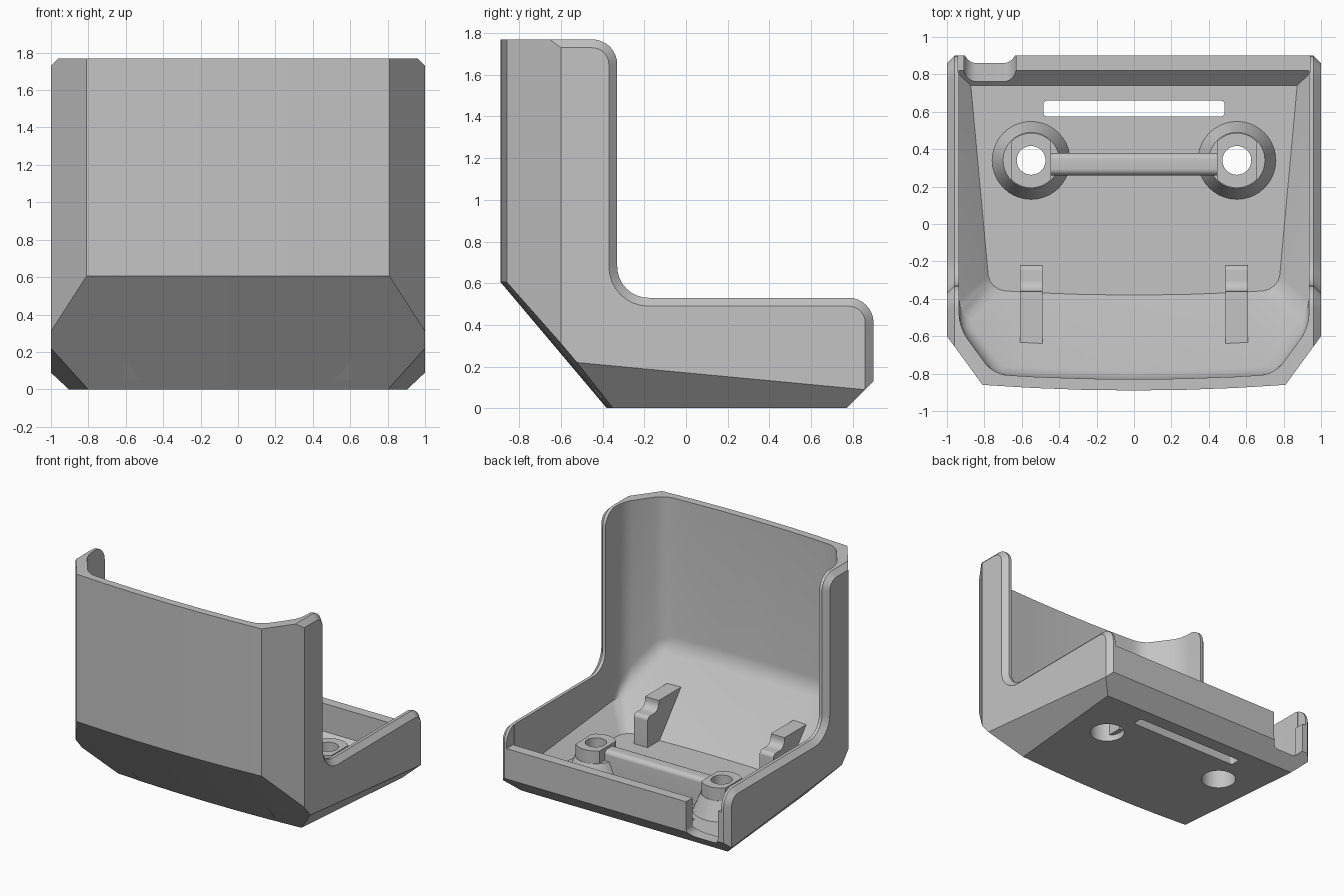
import bpy, bmesh, math
from mathutils import Vector as V

if "Cube" in bpy.data.objects:
    bpy.data.objects.remove(bpy.data.objects["Cube"], do_unlink=True)

grey = bpy.data.materials.new("plain grey")
grey.use_nodes = True
grey.diffuse_color = (0.55, 0.55, 0.55, 1)
grey.node_tree.nodes["Principled BSDF"].inputs["Base Color"].default_value = grey.diffuse_color


def rounded(points, steps=8):
    """Fillet square corners given as (a, b, radius)."""
    out = []
    for i, p in enumerate(points):
        c = V(p[:2])
        if len(p) == 2:
            out.append(c)
            continue
        r = p[2]
        ua = (V(points[i - 1][:2]) - c).normalized() * r
        ub = (V(points[(i + 1) % len(points)][:2]) - c).normalized() * r
        for k in range(steps + 1):
            t = math.pi / 2 * k / steps
            out.append(c + ua + ub - ub * math.cos(t) - ua * math.sin(t))
    return out


def prism(points, axis, lo, hi):
    """Extrude a profile along one axis."""
    bm = bmesh.new()

    def place(p, h):
        q = list(p)
        q.insert(axis, h)
        return q
    face = bm.faces.new([bm.verts.new(place(p, lo)) for p in rounded(points)])
    ext = bmesh.ops.extrude_face_region(bm, geom=[face])["geom"]
    move = V((0, 0, 0))
    move[axis] = hi - lo
    bmesh.ops.translate(bm, vec=move, verts=[g for g in ext if isinstance(g, bmesh.types.BMVert)])
    bmesh.ops.recalc_face_normals(bm, faces=bm.faces)
    return bm


def box(x0, x1, y0, y1, z0, z1):
    return prism([(x0, y0), (x1, y0), (x1, y1), (x0, y1)], 2, z0, z1)


def cone(x, y, z0, z1, r0, r1):
    bm = bmesh.new()
    bmesh.ops.create_cone(bm, cap_ends=True, segments=40, radius1=r0, radius2=r1, depth=z1 - z0)
    bmesh.ops.translate(bm, vec=(x, y, (z0 + z1) / 2), verts=bm.verts)
    return bm


def clip(bm, planes):
    for point, normal in planes:
        res = bmesh.ops.bisect_plane(bm, geom=bm.verts[:] + bm.edges[:] + bm.faces[:], dist=1e-5,
                                     plane_co=point, plane_no=normal, clear_outer=True)
        cut = [g for g in res["geom_cut"] if isinstance(g, bmesh.types.BMEdge)]
        if cut:
            bmesh.ops.holes_fill(bm, edges=cut, sides=0)
    bmesh.ops.recalc_face_normals(bm, faces=bm.faces)
    return bm


def make(name, bm):
    me = bpy.data.meshes.new(name)
    bm.to_mesh(me)
    bm.free()
    me.materials.append(grey)
    ob = bpy.data.objects.new(name, me)
    bpy.context.collection.objects.link(ob)
    return ob


def boolean(ob, bm, op="DIFFERENCE"):
    tool = make("cutter", bm)
    tool.hide_render = True
    mod = ob.modifiers.new("cut", "BOOLEAN")
    mod.operation, mod.solver, mod.object = op, "EXACT", tool
    bpy.context.view_layer.objects.active = ob
    bpy.ops.object.modifier_apply(modifier=mod.name)
    bpy.data.objects.remove(tool, do_unlink=True)


def shell_planes(inner):
    """Bounding planes of the shell, moved inwards by each wall's thickness."""
    planes = []

    def add(point, normal, t):
        n = V(normal).normalized()
        planes.append((V(point) - n * t * inner, n))
    xs = [-0.81 + 0.27 * i for i in range(7)]
    arc = [V((x, -0.89 + 0.03 * (x / 0.81) ** 2, 0.605)) for x in xs]
    for a, b in zip(arc, arc[1:]):
        d = b - a
        add(a, (d.y, -d.x, 0), 0.06)
        add(a, V((0, 0.51, -0.605)).cross(d), 0.045)
    for s in (-1, 1):
        add((s, -0.6, 0), (s * 0.26, -0.19, 0), 0.08)
        add((s, -0.53, 0.22), (s * 0.283, -0.026, -0.276), 0.07)
    add((0, 0, 0), (0, 0, -1), 0.07)
    add((0, 0.77, 0), (0, 1, -1), 0.07)
    return planes


# Shell: L-shaped side profile with chamfered rim, trimmed by the outer planes
outer = prism([(-1.3, -0.4), (0.9, -0.4), (0.9, 0.53, 0.12), (-0.33, 0.53, 0.15),
               (-0.33, 1.77, 0.12), (-1.3, 1.77)], 0, -1, 1)
rim = [e for e in outer.edges if abs(e.verts[0].co.x - e.verts[1].co.x) < 0.01]
bmesh.ops.bevel(outer, geom=rim, offset=0.04, segments=1, affect="EDGES", profile=0.5)
shell = make("shell", clip(outer, shell_planes(0)))

# Hollow inside with softened front corners
cavity = clip(box(-0.935, 0.935, -1.2, 0.82, -0.2, 2.2), shell_planes(1))
soft = []
for e in cavity.edges:
    mid = (e.verts[0].co + e.verts[1].co) / 2
    if 0.09 < mid.z < 2.1 and mid.y < -0.25 and e.calc_face_angle(0) > 0.2:
        soft.append(e)
bmesh.ops.bevel(cavity, geom=soft, offset=0.07, segments=4, affect="EDGES",
                profile=0.5, clamp_overlap=True)
boolean(shell, cavity)

# Low back wall, cable notch and floor slot
boolean(shell, box(-0.94, 0.94, 0.81, 1.2, 0.37, 1))
boolean(shell, prism([(-0.91, 0.09, 0.07), (-0.63, 0.09, 0.07), (-0.63, 1), (-0.91, 1)], 1, 0.7, 1.1))
boolean(shell, prism([(-0.485, 0.575, 0.02), (0.485, 0.575, 0.02),
                      (0.485, 0.66, 0.02), (-0.485, 0.66, 0.02)], 2, -0.2, 0.3))

parts = [shell]
for side, s in (("left", 1), ("right", -1)):
    x, y = 0.55 * s, 0.34
    # Screw post: flared foot, flat-sided head, counterbored hole
    post = make(side + "_screw_post", cone(x, y, 0.03, 0.21, 0.225, 0.15))
    head = clip(cone(x, y, 0.15, 0.31, 0.147, 0.147),
                [((x + k * 0.105, 0, 0), (k, 0, 0)) for k in (-1, 1)])
    boolean(post, head, "UNION")
    for ob in (shell, post):
        boolean(ob, cone(x, y, -0.1, 0.2, 0.13, 0.13))
    boolean(post, cone(x, y, 0.1, 0.5, 0.077, 0.077))
    # Hook fin rising from the floor to the sloped front
    fin = prism([(-0.22, 0.05), (-0.22, 0.31, 0.03), (-0.36, 0.31, 0.06), (-0.36, 0.39),
                 (-0.68, 0.39), (-0.41, 0.05)], 0, x - 0.06, x + 0.06)
    parts += [post, make(side + "_hook", fin)]

# Ridge joining the posts
ridge = prism([(0.26, 0.05), (0.38, 0.05), (0.38, 0.29, 0.035), (0.26, 0.29, 0.035)], 0, -0.46, 0.46)
parts.append(make("cross_bar", ridge))

# Smooth the rounded areas, keep hard edges
bpy.ops.object.select_all(action="DESELECT")
for ob in parts:
    ob.select_set(True)
bpy.context.view_layer.objects.active = shell
bpy.ops.object.shade_smooth_by_angle(angle=math.radians(25))
